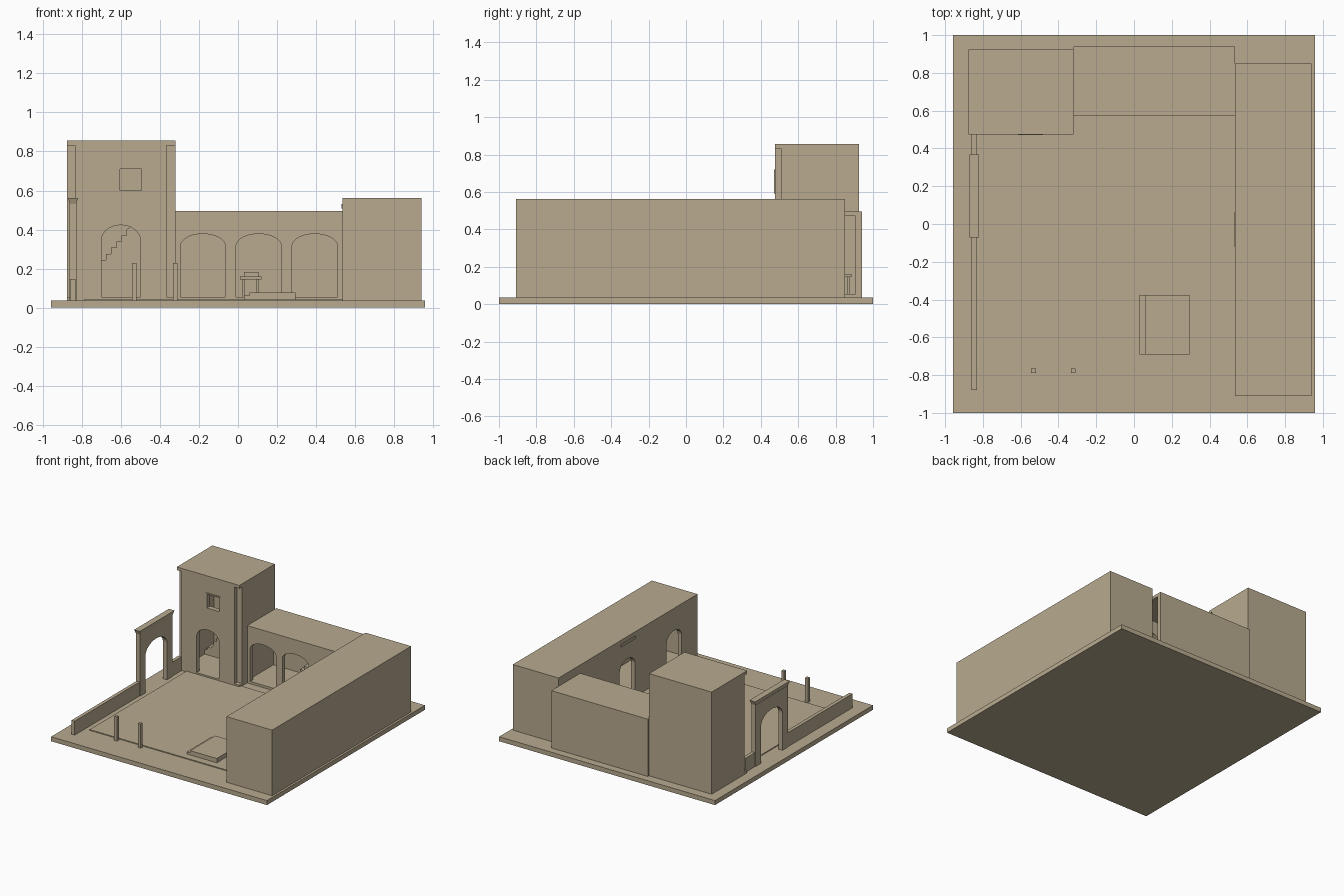
import bpy, bmesh, math
from mathutils import Vector

cube = bpy.data.objects.get("Cube")
if cube:
    bpy.data.objects.remove(cube)

SAND = (0.479, 0.402, 0.275, 1)
plaster = bpy.data.materials.new("sand_plaster")
plaster.use_nodes = True
plaster.diffuse_color = SAND
bsdf = next(n for n in plaster.node_tree.nodes if n.type == 'BSDF_PRINCIPLED')
bsdf.inputs["Base Color"].default_value = SAND
bsdf.inputs["Roughness"].default_value = 0.9

T = 0.035        # wall thickness
GROUND = 0.036   # top of the base slab
FLOOR = 0.055    # floor inside the buildings


def finish(name, bm):
    bmesh.ops.recalc_face_normals(bm, faces=bm.faces)
    mesh = bpy.data.meshes.new(name)
    bm.to_mesh(mesh)
    bm.free()
    mesh.materials.append(plaster)
    obj = bpy.data.objects.new(name, mesh)
    bpy.context.collection.objects.link(obj)
    return obj


def box(name, x, y, z):
    bm = bmesh.new()
    bmesh.ops.create_cube(bm, size=1)
    for v in bm.verts:
        v.co = [lo + (c + 0.5) * (hi - lo) for c, (lo, hi) in zip(v.co, (x, y, z))]
    return finish(name, bm)


def panel(name, loops, depth, along='x'):
    """Extrude an outline, with optional holes, through a wall's depth."""
    d0, d1 = depth
    place = (lambda u, v: (u, d0, v)) if along == 'x' else (lambda u, v: (d0, u, v))
    bm = bmesh.new()
    for loop in loops:
        vs = [bm.verts.new(place(u, v)) for u, v in loop]
        for a, b in zip(vs, vs[1:] + vs[:1]):
            bm.edges.new((a, b))
    bmesh.ops.triangle_fill(bm, use_beauty=True, edges=bm.edges[:])
    bmesh.ops.dissolve_limit(bm, angle_limit=0.01, verts=bm.verts[:], edges=bm.edges[:])
    ext = bmesh.ops.extrude_face_region(bm, geom=bm.faces[:])
    shift = Vector((0, d1 - d0, 0)) if along == 'x' else Vector((d1 - d0, 0, 0))
    bmesh.ops.translate(bm, vec=shift,
                        verts=[g for g in ext["geom"] if isinstance(g, bmesh.types.BMVert)])
    return finish(name, bm)


def arched(lo, hi, bottom, top, openings, spring, crown, steps=16):
    """Wall outline with arched doorways rising from its bottom edge."""
    pts = [(lo, bottom)]
    for a, b in openings:
        mid, r = (a + b) / 2, (b - a) / 2
        pts.append((a, bottom))
        for i in range(steps + 1):
            t = math.pi * (1 - i / steps)
            pts.append((mid + r * math.cos(t), spring + (crown - spring) * math.sin(t)))
        pts.append((b, bottom))
    return pts + [(hi, bottom), (hi, top), (lo, top)]


def rect(a, b, c, d):
    return [(a, c), (b, c), (b, d), (a, d)]


# Ground and courtyard
box("base_slab", (-0.957, 0.957), (-1, 1), (0, GROUND))
box("courtyard_paving", (-0.79, 0.54), (-0.75, 0.495), (GROUND, 0.043))
box("platform", (0.06, 0.295), (-0.69, -0.375), (0.043, 0.078))
box("platform_step", (0.03, 0.06), (-0.69, -0.375), (0.043, 0.062))
for side, x in (("right", -0.532), ("left", -0.322)):
    box(side + "_post", (x - 0.012, x + 0.012), (-0.79, -0.766), (GROUND, 0.23))

# Tower
TX, TY, TOP = (-0.875, -0.32), (0.475, 0.925), 0.855
CEIL = TOP - 0.025
box("tower_floor", TX, TY, (GROUND, FLOOR))
box("tower_roof", TX, TY, (CEIL, TOP))
box("tower_back_wall", TX, (TY[1] - T, TY[1]), (FLOOR, CEIL))
box("tower_right_wall", (TX[0], TX[0] + 0.04), (TY[0] + T, TY[1] - T), (FLOOR, CEIL))
box("tower_left_wall", (TX[1] - 0.045, TX[1]), (TY[0] + T, TY[1] - T), (FLOOR, CEIL))
window = rect(-0.605, -0.495, 0.60, 0.71)
panel("tower_front_wall",
      [arched(-0.835, -0.365, FLOOR, CEIL, [(-0.70, -0.50)], 0.345, 0.423), window],
      (TY[0], TY[0] + T))
panel("window_frame", [rect(-0.615, -0.482, 0.592, 0.72), window], (TY[0] - 0.005, TY[0]))

# Stairs inside the tower, rising from its right wall
steps, run, rise = 15, 0.0265, 0.0315
stair = [(-0.835, FLOOR)]
for i in range(steps):
    x, z = -0.835 + i * run, FLOOR + (i + 1) * rise
    stair += [(x, z), (x + run, z)]
stair.append((-0.835 + steps * run, FLOOR))
panel("tower_stairs", [stair], (0.77, TY[1] - T))

# Arcade wing behind the courtyard
WX, WY, WTOP = (-0.32, 0.535), (0.575, 0.94), 0.495
box("arcade_floor", WX, WY, (GROUND, FLOOR))
box("arcade_roof", WX, WY, (WTOP - 0.025, WTOP))
box("arcade_back_wall", WX, (WY[1] - T, WY[1]), (FLOOR, WTOP - 0.025))
panel("arcade_front_wall",
      [arched(*WX, FLOOR, WTOP - 0.025, [(-0.295, -0.065), (-0.01, 0.222), (0.277, 0.51)],
              0.315, 0.378)],
      (WY[0], WY[0] + T))

# Table in the arcade
box("table_top", (0.01, 0.12), (0.77, 0.885), (0.145, 0.16))
box("table_box", (0.03, 0.105), (0.79, 0.85), (0.16, 0.182))
for x in (0.022, 0.096):
    for y in (0.78, 0.863):
        box("table_leg", (x, x + 0.012), (y, y + 0.012), (FLOOR, 0.145))

# Long hall on the left
HX, HY, HTOP = (0.535, 0.94), (-0.91, 0.85), 0.562
HCEIL = HTOP - 0.025
box("hall_floor", HX, HY, (GROUND, FLOOR))
box("hall_roof", HX, HY, (HCEIL, HTOP))
box("hall_outer_wall", (HX[1] - T, HX[1]), HY, (FLOOR, HCEIL))
for name, y in (("front", HY[0]), ("back", HY[1] - T)):
    box("hall_%s_wall" % name, (HX[0] + T, HX[1] - T), (y, y + T), (FLOOR, HCEIL))
panel("hall_courtyard_wall",
      [arched(*HY, FLOOR, HCEIL, [(-0.71, -0.515), (-0.12, 0.075)], 0.31, 0.383)],
      (HX[0], HX[0] + T), along='y')
box("hall_door_plaque", (HX[0] - 0.006, HX[0]), (-0.12, 0.06), (0.508, 0.53))

# Boundary wall and gateway
GY = (-0.06, 0.355)
for name, y in (("front", (-0.88, GY[0])), ("back", (GY[1], TY[0]))):
    box(name + "_boundary_wall", (-0.86, -0.832), y, (GROUND, 0.148))
panel("gateway", [arched(*GY, GROUND, 0.53, [(0.012, 0.283)], 0.335, 0.42)],
      (-0.864, -0.828), along='y')
cap = box("gateway_cap", (-0.87, -0.82), (GY[0] - 0.012, GY[1] + 0.012), (0.53, 0.562))
for v in cap.data.vertices:      # flare the cap upward
    if v.co.z < 0.54:
        v.co.x += 0.008 if v.co.x < -0.845 else -0.008
        v.co.y += 0.012 if v.co.y < 0.1 else -0.012
